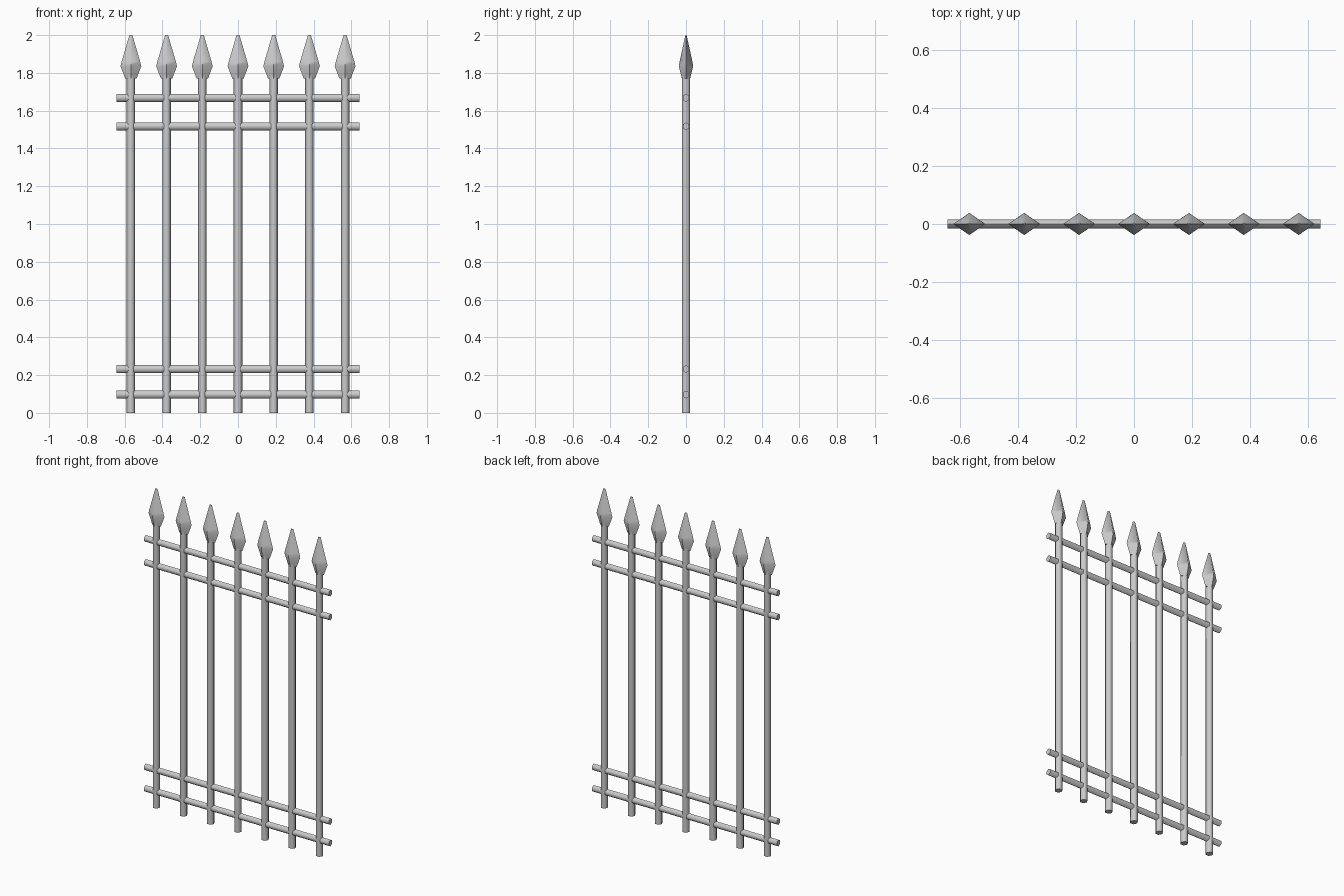
import bpy, bmesh, math
from mathutils import Matrix

if "Cube" in bpy.data.objects:
    bpy.data.objects.remove(bpy.data.objects["Cube"])


def finish(bm, name, smooth=True):
    bmesh.ops.recalc_face_normals(bm, faces=bm.faces)
    mesh = bpy.data.meshes.new(name)
    bm.to_mesh(mesh)
    bm.free()
    obj = bpy.data.objects.new(name, mesh)
    bpy.context.collection.objects.link(obj)
    if smooth:
        bpy.ops.object.select_all(action='DESELECT')
        obj.select_set(True)
        bpy.context.view_layer.objects.active = obj
        bpy.ops.object.shade_smooth_by_angle(angle=math.radians(65))
    return obj


def loft(name, rings, sides):
    """Stack of capped elliptical rings (z, x radius, y radius)."""
    bm = bmesh.new()
    loops = []
    for z, rx, ry in rings:
        angles = [2 * math.pi * i / sides for i in range(sides)]
        loops.append([bm.verts.new((rx * math.cos(a), ry * math.sin(a), z)) for a in angles])
    for low, high in zip(loops, loops[1:]):
        for i in range(sides):
            j = (i + 1) % sides
            bm.faces.new((low[i], low[j], high[j], high[i]))
    bm.faces.new(loops[0][::-1])
    bm.faces.new(loops[-1])
    return finish(bm, name)


# Vertical bars with diamond-section spearheads
HEAD = [(1.77, 0.03, 0.022), (1.835, 0.055, 0.038), (1.86, 0.049, 0.034), (2.0, 0.008, 0.003)]
for n in range(7):
    x = (n - 3) * 0.189
    bar = loft(f"bar_{n + 1}", [(0, 0.0225, 0.0235), (1.79, 0.0225, 0.0235)], 6)
    head = loft(f"spearhead_{n + 1}", HEAD, 4)
    bar.location.x = head.location.x = x

# Horizontal hexagonal rails, ridge upward
for name, z in (("rail_bottom", 0.097), ("rail_lower", 0.232),
                ("rail_upper", 1.517), ("rail_top", 1.668)):
    rail = loft(name, [(-0.643, 0.021, 0.0185), (0.643, 0.021, 0.0185)], 6)
    rail.data.transform(Matrix.Rotation(math.pi / 2, 4, 'Y'))
    rail.location.z = z
